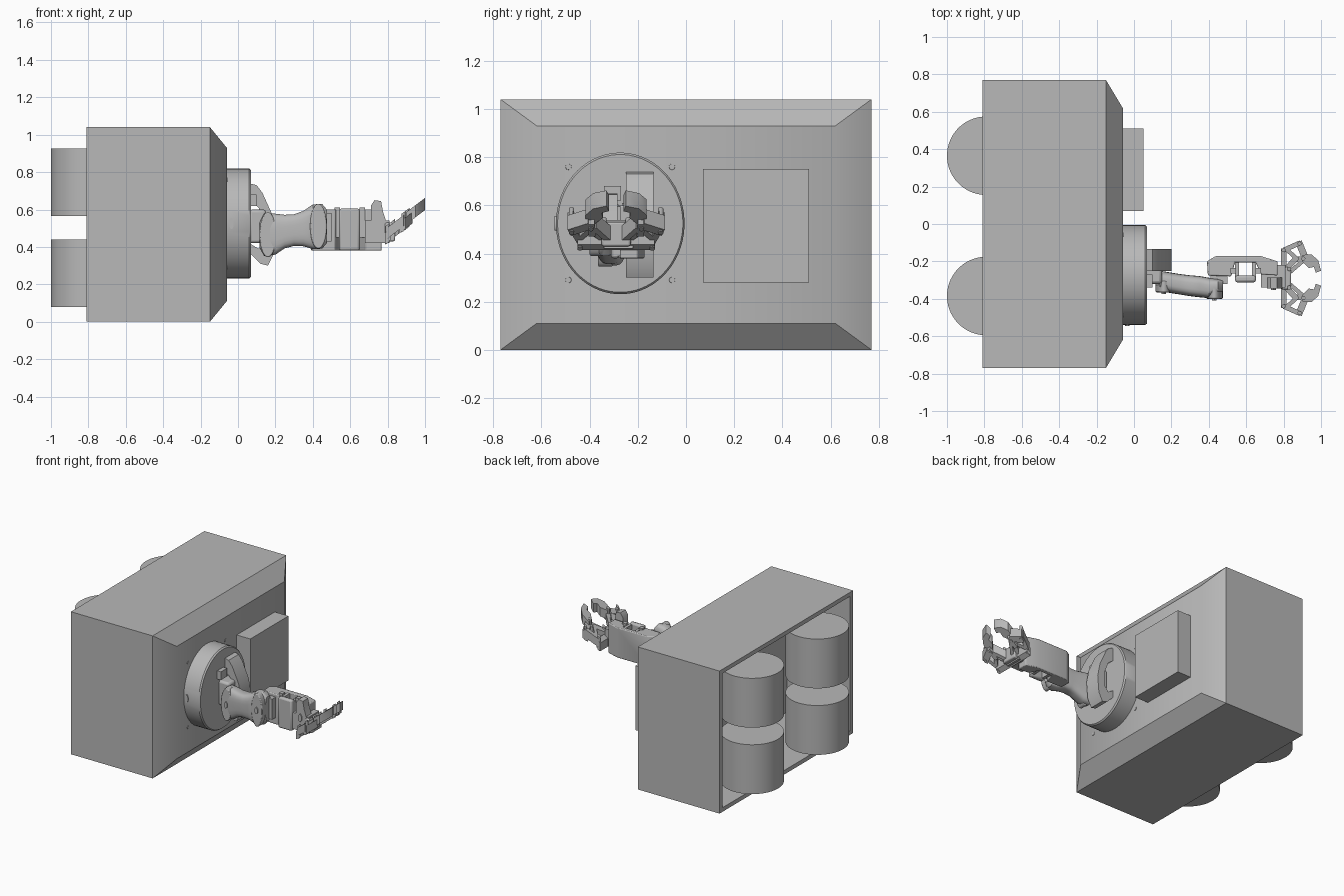
import bpy, bmesh, math
from mathutils import Vector

if "Cube" in bpy.data.objects:
    bpy.data.objects.remove(bpy.data.objects["Cube"])

grey = bpy.data.materials.new("plain grey")
grey.use_nodes = True
grey.diffuse_color = (0.48, 0.48, 0.48, 1)
grey.node_tree.nodes["Principled BSDF"].inputs["Base Color"].default_value = grey.diffuse_color
parts = []


def finish(name, bm, bevel=0):
    bmesh.ops.recalc_face_normals(bm, faces=bm.faces)
    mesh = bpy.data.meshes.new(name)
    bm.to_mesh(mesh)
    bm.free()
    mesh.materials.append(grey)
    obj = bpy.data.objects.new(name, mesh)
    bpy.context.collection.objects.link(obj)
    if bevel:
        mod = obj.modifiers.new("soft edges", "BEVEL")
        mod.width, mod.segments, mod.limit_method = bevel, 2, "ANGLE"
    parts.append(obj)
    return obj


def circle(n, power=1.0):
    """Unit ring; a power below one squares it off."""
    def bend(v):
        return math.copysign(abs(v) ** power, v)
    angles = [2 * math.pi * (i + 0.5) / n for i in range(n)]
    return [(bend(math.cos(a)), bend(math.sin(a))) for a in angles]


SQUARE = [(-1, -1), (1, -1), (1, 1), (-1, 1)]


def loft(name, ring, sections, bevel=0):
    """Skin rings along x; each section is x, y, z, half y, half z."""
    bm = bmesh.new()
    rows = [[bm.verts.new((x, y + u * hy, z + v * hz)) for u, v in ring]
            for x, y, z, hy, hz in sections]
    n = len(ring)
    for low, high in zip(rows, rows[1:]):
        for i in range(n):
            j = (i + 1) % n
            bm.faces.new((low[i], low[j], high[j], high[i]))
    bm.faces.new(rows[0])
    bm.faces.new(rows[-1])
    return finish(name, bm, bevel)


def prism(name, points, start, end, axis="z", slope=0, bevel=0):
    """Extrude an outline along z or y, leaning upward with x."""
    def place(p, depth):
        if axis == "y":
            return Vector((p[0], depth, p[1]))
        return Vector((p[0], p[1], depth + slope * (p[0] - 0.8)))
    bm = bmesh.new()
    face = bm.faces.new([bm.verts.new(place(p, start)) for p in points])
    grown = bmesh.ops.extrude_face_region(bm, geom=[face])["geom"]
    shift = place(points[0], end) - place(points[0], start)
    bmesh.ops.translate(bm, vec=shift, verts=[g for g in grown if isinstance(g, bmesh.types.BMVert)])
    return finish(name, bm, bevel)


def box(name, x, y, z, bevel=0):
    return prism(name, [(x[0], y[0]), (x[1], y[0]), (x[1], y[1]), (x[0], y[1])], *z, bevel=bevel)


def oval(cx, cy, rx, ry, n=32):
    return [(cx + u * rx, cy + v * ry) for u, v in circle(n)]


def bar(name, a, b, width, z, slope):
    """Flat link between two points."""
    a, b = Vector(a), Vector(b)
    side = (b - a).normalized().orthogonal() * width / 2
    prism(name, [a + side, b + side, b - side, a - side], *z, slope=slope)


# Housing: chamfered front, open hollow back
loft("housing", SQUARE, [
    (-0.3, 0, 0.52, 0.735, 0.49), (-0.81, 0, 0.52, 0.735, 0.49),
    (-0.81, 0, 0.52, 0.77, 0.52), (-0.15, 0, 0.52, 0.77, 0.52),
    (-0.06, 0, 0.52, 0.62, 0.41)])

# Two stacked pairs of upright rollers
for y, side in ((0.365, "left"), (-0.385, "right")):
    for z, level in ((0.08, "lower"), (0.565, "upper")):
        prism(f"{level}_{side}_roller", oval(-0.79, y, 0.21, 0.21, 64), z, z + 0.36)

# Front panel and turntable
box("control_box", (-0.07, 0.05), (0.07, 0.51), (0.28, 0.75))
DY, DZ = -0.273, 0.525
loft("turntable", circle(64), [
    (-0.07, DY, DZ, 0.267, 0.294), (0.06, DY, DZ, 0.267, 0.294), (0.07, DY, DZ, 0.26, 0.286)])
for sy in (-1, 1):
    for sz in (-1, 1):
        y, z = DY + sy * 0.215, DZ + sz * 0.235
        loft("panel_bolt", circle(16), [(-0.07, y, z, 0.015, 0.015), (-0.057, y, z, 0.012, 0.012)])
prism("turntable_bolt", oval(-0.035, DZ, 0.012, 0.03), -0.545, -0.53, "y")

# Shoulder bracket: a C-shaped strap
prism("shoulder_bracket", [
    (0.06, 0.74), (0.10, 0.73), (0.13, 0.69), (0.18, 0.58), (0.2, 0.48), (0.19, 0.36),
    (0.16, 0.30), (0.12, 0.31), (0.06, 0.37), (0.06, 0.42), (0.11, 0.39), (0.14, 0.43),
    (0.14, 0.53), (0.11, 0.61), (0.06, 0.65)], -0.25, -0.135, "y")
box("shoulder_lug", (0.06, 0.10), (-0.34, -0.27), (0.62, 0.68))
box("shoulder_pin", (0.06, 0.15), (-0.32, -0.2), (0.42, 0.6), 0.015)

# Upper arm: waisted link with an oval pivot cap at each end
loft("upper_arm", circle(24, 0.6), [
    (0.115, -0.295, 0.465, 0.035, 0.07), (0.14, -0.305, 0.465, 0.055, 0.115),
    (0.2, -0.315, 0.468, 0.055, 0.11), (0.25, -0.323, 0.482, 0.055, 0.09),
    (0.3, -0.33, 0.49, 0.056, 0.085), (0.35, -0.335, 0.498, 0.057, 0.095),
    (0.4, -0.342, 0.508, 0.055, 0.12), (0.45, -0.333, 0.51, 0.04, 0.12),
    (0.475, -0.33, 0.51, 0.03, 0.09)])
for x, z, y in ((0.16, 0.465, -0.365), (0.43, 0.51, -0.4)):
    prism("pivot_cap", oval(x, z, 0.045, 0.12), y, y + 0.06, "y", bevel=0.006)
    prism("pivot_bolt", oval(x, z, 0.014, 0.025, 6), y - 0.008, y + 0.01, "y")

# Forearm: channel, wrapped by a hollow sleeve
prism("forearm_channel", [
    (0.39, -0.2), (0.435, -0.172), (0.68, -0.172), (0.768, -0.2), (0.768, -0.275),
    (0.68, -0.27), (0.65, -0.205), (0.54, -0.205), (0.52, -0.28), (0.395, -0.275)],
    0.38, 0.6, bevel=0.006)
for x in (0.54, 0.63):
    box("sleeve_side", (x, x + 0.022), (-0.3, -0.2), (0.39, 0.595))
box("sleeve_front", (0.54, 0.652), (-0.312, -0.275), (0.38, 0.605), 0.012)
for x in (0.515, 0.65):
    box("sleeve_tab", (x, x + 0.03), (-0.265, -0.235), (0.45, 0.61))
box("elbow_block", (0.41, 0.5), (-0.32, -0.26), (0.43, 0.58))

# Wrist: leaf-shaped cheek plates
leaf = [(0.71, 0.62), (0.73, 0.65), (0.765, 0.645), (0.775, 0.59), (0.795, 0.53),
        (0.77, 0.46), (0.72, 0.42), (0.71, 0.5)]
prism("wrist_cheek", leaf, -0.345, -0.285, "y")
prism("wrist_bolt", oval(0.745, 0.52, 0.015, 0.03, 6), -0.353, -0.34, "y")
box("wrist_core", (0.68, 0.81), (-0.34, -0.22), (0.42, 0.54))

# Gripper: mirrored links and hooked claws, leaning upward
LEAN, CY = 0.76, -0.29
box("palm", (0.785, 0.84), (CY - 0.06, CY + 0.06), (0.43, 0.53), 0.008)
claw = [(0.9, 0.125), (0.95, 0.127), (0.985, 0.095), (1.0, 0.04), (0.972, 0.03),
        (0.962, 0.06), (0.935, 0.055), (0.9, 0.09)]
links = [((0.8, 0.0), (0.8, 0.16), 0.03), ((0.8, 0.15), (0.89, 0.19), 0.026),
         ((0.88, 0.195), (0.915, 0.11), 0.036), ((0.815, 0.05), (0.87, 0.11), 0.03),
         ((0.86, 0.1), (0.925, 0.105), 0.03), ((0.82, 0.15), (0.875, 0.1), 0.022),
         ((0.83, 0.03), (0.9, 0.09), 0.022)]
for s, side in ((1, "left"), (-1, "right")):
    prism(f"{side}_claw", [(x, CY + s * y) for x, y in claw], 0.445, 0.51, slope=LEAN)
    for i, (a, b, width) in enumerate(links):
        lift = 0.02 * (i % 2)
        bar(f"{side}_finger_link", (a[0], CY + s * a[1]), (b[0], CY + s * b[1]), width,
            (0.425 + lift, 0.485 + lift), LEAN)
    for x, y in ((0.8, 0.15), (0.885, 0.185), (0.905, 0.105), (0.83, 0.05)):
        prism("finger_pin", oval(x, CY + s * y, 0.011, 0.011, 12), 0.42, 0.52, slope=LEAN)

# Smooth rounded sides, keep hard edges
bpy.ops.object.select_all(action="DESELECT")
for obj in parts:
    obj.select_set(True)
bpy.context.view_layer.objects.active = parts[0]
bpy.ops.object.shade_smooth_by_angle(angle=math.radians(35))
